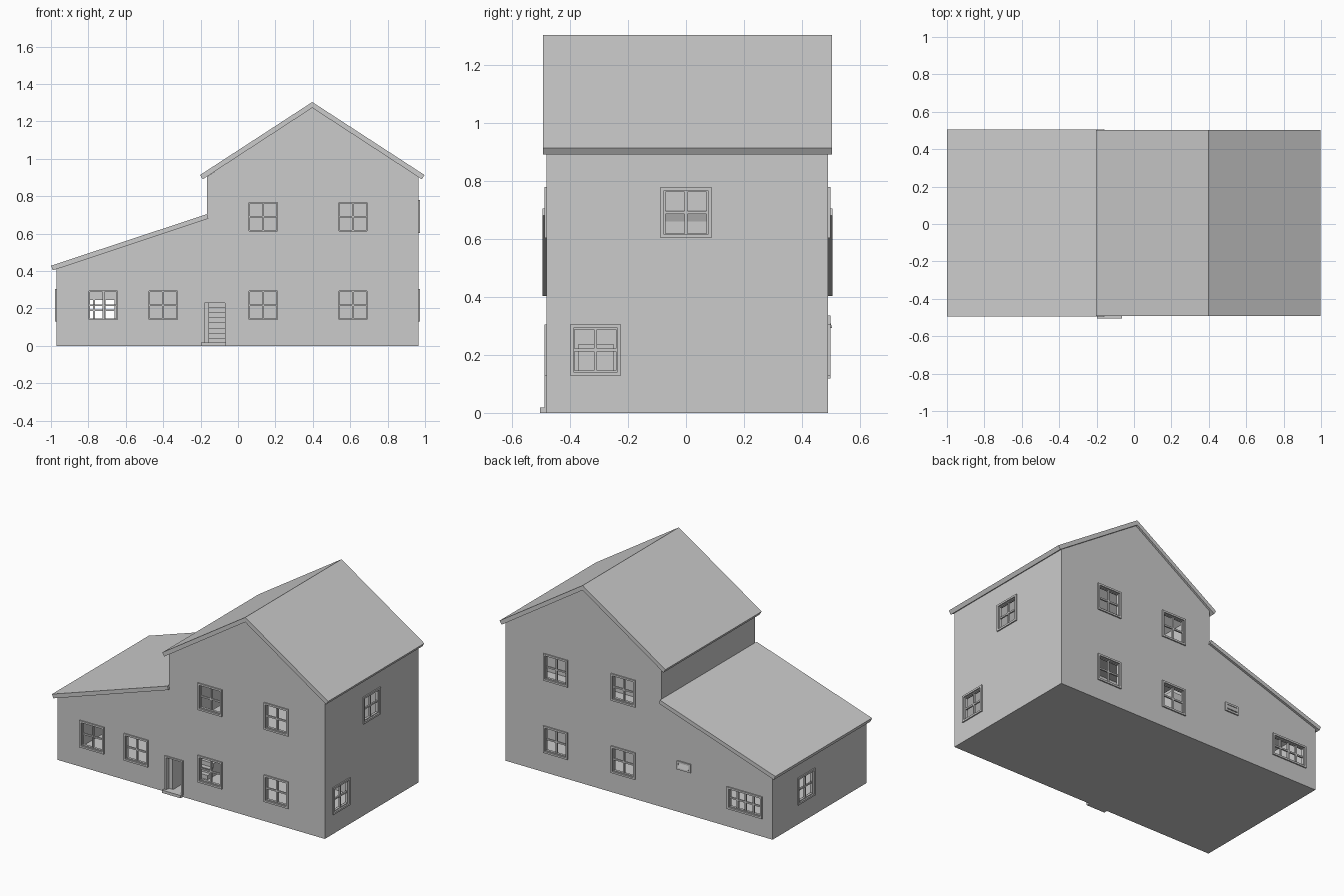
import bpy, bmesh
from math import pi
from mathutils import Matrix, Vector

if "Cube" in bpy.data.objects:
    bpy.data.objects.remove(bpy.data.objects["Cube"])

X0, X1, Y0, Y1 = -0.97, 0.965, -0.48, 0.49   # outer wall faces
T = 0.025                                    # wall thickness


def finish(bm, name, matrix=None):
    bmesh.ops.recalc_face_normals(bm, faces=bm.faces)
    me = bpy.data.meshes.new(name)
    bm.to_mesh(me)
    bm.free()
    ob = bpy.data.objects.new(name, me)
    if matrix:
        me.transform(matrix)
    bpy.context.collection.objects.link(ob)
    return ob


def add_box(bm, lo, hi, tilt=None):
    lo, hi = Vector(lo), Vector(hi)
    m = Matrix.Translation((lo + hi) / 2)
    if tilt:
        m = m @ Matrix.Rotation(tilt, 4, 'X')
    bmesh.ops.create_cube(bm, size=1, matrix=m @ Matrix.Diagonal((*(hi - lo), 1)))


def boxes(name, items, matrix=None):
    bm = bmesh.new()
    for it in items:
        add_box(bm, *it)
    return finish(bm, name, matrix)


def prism(name, pts, y0, y1):
    """Extrude an x-z profile along y."""
    bm = bmesh.new()
    f = bm.faces.new([bm.verts.new((x, y0, z)) for x, z in pts])
    g = bmesh.ops.extrude_face_region(bm, geom=[f])
    bmesh.ops.translate(bm, vec=(0, y1 - y0, 0),
                        verts=[v for v in g['geom'] if isinstance(v, bmesh.types.BMVert)])
    return finish(bm, name)


def cut(ob, cutters):
    for c in cutters:
        mod = ob.modifiers.new("cut", 'BOOLEAN')
        mod.operation, mod.solver, mod.object = 'DIFFERENCE', 'EXACT', c
    bpy.context.view_layer.update()
    dg = bpy.context.evaluated_depsgraph_get()
    me = bpy.data.meshes.new_from_object(ob.evaluated_get(dg))
    ob.modifiers.clear()
    ob.data = me
    for c in cutters:
        bpy.data.objects.remove(c)


def place(side, u, z):
    """Matrix taking a front-facing local frame to a wall position."""
    pos, ang = {'front': ((u, Y0, z), 0), 'back': ((u, Y1, z), pi),
                'right': ((X1, u, z), pi / 2), 'left': ((X0, u, z), -pi / 2)}[side]
    return Matrix.Translation(pos) @ Matrix.Rotation(ang, 4, 'Z')


cutters = []


def window(side, u, z, w=0.152, h=0.152, cols=2, rows=2, hopper=False):
    m = place(side, u, z)
    a, b, f = w / 2, h / 2, 0.012
    o = 0.005                                 # sash width inside the opening
    cutters.append(boxes("cutter", [((-a, -.03, -b), (a, .04, b))], m))
    cutters[-1].hide_render = True
    parts = []
    # casing outside the wall, sash inside the opening
    for d0, d1, p, q in ((-.008, .002, f, 0), (.002, .018, 0, o)):
        for s in (-1, 1):
            e = sorted((s * (a + p), s * (a - q)))
            g = sorted((s * (b + p), s * (b - q)))
            parts.append(((e[0], d0, -b - p), (e[1], d1, b + p)))
            parts.append(((-a + q, d0, g[0]), (a - q, d1, g[1])))
    if hopper:                                # small tilted-open pane
        parts.append(((-a, -.009, -b), (a, -.004, b), -0.3))
    else:                                     # glazing bars
        for i in range(1, cols):
            x = -a + w * i / cols
            parts.append(((x - .005, .004, -b), (x + .005, .016, b)))
        for i in range(1, rows):
            y = -b + h * i / rows
            parts.append(((-a, .005, y - .005), (a, .015, y + .005)))
    boxes("window_" + side, parts, m)


# windows on all four walls
LOW, HIGH = 0.2165, 0.69
for x in (-0.72, -0.40, 0.135, 0.615):
    window('front', x, LOW)
for x in (0.135, 0.615):
    window('front', x, HIGH)
for x in (0.11, 0.60):
    for z in (LOW, HIGH):
        window('back', x, z)
window('back', -0.77, 0.19, w=0.23, h=0.12, cols=4)
window('back', -0.33, 0.308, w=0.075, h=0.032, hopper=True)
window('right', -0.3125, LOW)
window('right', 0.0, HIGH)
window('left', 0.145, LOW)

# front doorway opening, casing and doorstep
cutters.append(boxes("cutter", [((-.18, Y0 - .03, .015), (-.07, Y0 + T + .001, .228))]))
boxes("door_casing", [((-.19, Y0 - .007, .015), (-.18, Y0 + .01, .238)),
                      ((-.07, Y0 - .007, .015), (-.06, Y0 + .01, .238)),
                      ((-.18, Y0 - .007, .228), (-.07, Y0 + .01, .238))])
boxes("doorstep", [((-.197, -.504, 0), (-.063, Y0 + .01, .018))])
# inner doorway between the wing and the hall
cutters.append(boxes("cutter", [((-.2, -.37, .015), (-.13, -.25, .235))]))

# house shell: solid silhouette hollowed into a tall room block and a low wing
walls = prism("house_walls", [(X0, 0), (X1, 0), (X1, .905), (.397, 1.275),
                              (-.165, .905), (-.165, .68), (X0, .414)], Y0, Y1)
yi0, yi1 = Y0 + T, Y1 - T
cutters.append(prism("cutter", [(-.155, .012), (X1 - T, .012), (X1 - T, .905), (.397, 1.255),
                                (-.14, .905), (-.14, .7), (-.155, .66)], yi0, yi1))
cutters.append(prism("cutter", [(X0 + T, .012), (-.18, .012), (-.18, .655),
                                (X0 + T, .403)], yi0, yi1))
cut(walls, cutters)

# roofs
prism("main_roof", [(-.203, .913), (.397, 1.303), (.997, .913), (.983, .89),
                    (.397, 1.272), (-.189, .89)], -.493, .503)
prism("wing_roof", [(-1.0, .428), (-.165, .704), (-.158, .68), (-.99, .403)], -.495, .505)

# interior: upper floor, partitions and staircase
boxes("upper_floor", [((-.06, yi0, .44), (X1 - T, yi1, .455))])
boxes("partition_walls", [((-.06, .1, .012), (X1 - T, .12, .44)),
                          ((-.06, .1, .455), (X1 - T, .12, .9))])
boxes("staircase", [((-.155, -.22 + i * .03, .012), (-.065, .26, .04 + i * .028))
                    for i in range(15)])
